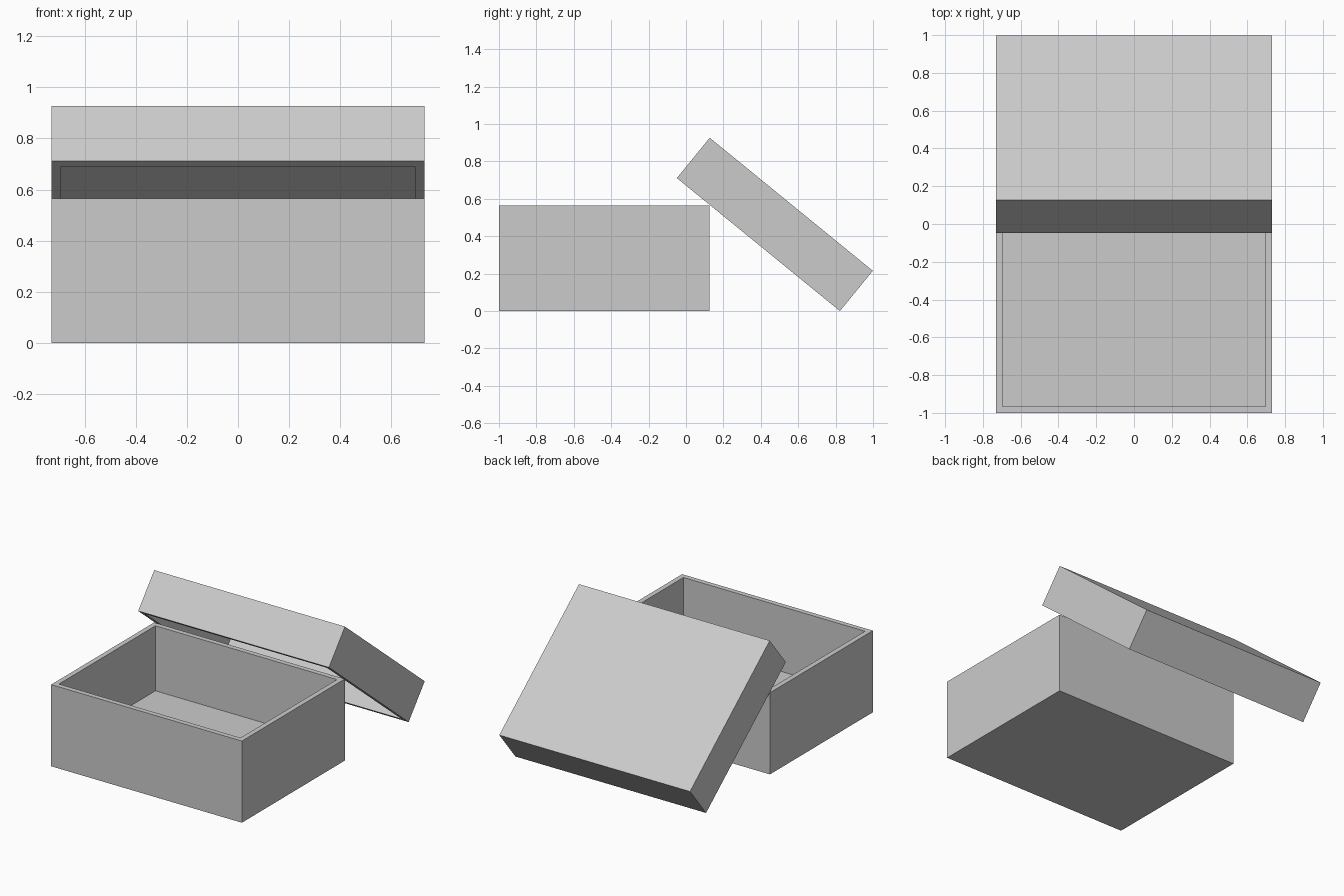
import bpy, bmesh, math
from mathutils import Vector

if "Cube" in bpy.data.objects:
    bpy.data.objects.remove(bpy.data.objects["Cube"])

WIDTH, LENGTH, WALL = 1.46, 1.125, 0.035


def open_box(name, height, depth):
    """Open-topped box: block with its top face inset and sunk by depth."""
    bm = bmesh.new()
    bmesh.ops.create_cube(bm, size=1)
    bmesh.ops.scale(bm, vec=(WIDTH, LENGTH, height), verts=bm.verts)
    bmesh.ops.translate(bm, vec=(0, 0, height / 2), verts=bm.verts)
    bm.normal_update()
    top = max(bm.faces, key=lambda f: f.calc_center_median().z)
    bmesh.ops.inset_region(bm, faces=[top], thickness=WALL, use_even_offset=True)
    # sink the inner face to form the cavity
    ext = bmesh.ops.extrude_discrete_faces(bm, faces=[top])
    bmesh.ops.translate(bm, vec=(0, 0, -depth), verts=ext["faces"][0].verts[:])
    bmesh.ops.recalc_face_normals(bm, faces=bm.faces)
    mesh = bpy.data.meshes.new(name)
    bm.to_mesh(mesh)
    bm.free()
    obj = bpy.data.objects.new(name, mesh)
    bpy.context.collection.objects.link(obj)
    return obj


# Box base
base = open_box("box_base", 0.565, 0.45)
base.location = (0, -1 + LENGTH / 2, 0)

# Lid: upside-down tray leaning on the back rim, lower edge on the ground
LID_H = 0.278
tilt = math.radians(39.2)
lid = open_box("lid", LID_H, 0.195)
lid.rotation_euler = (math.pi - tilt, 0, 0)
normal = Vector((0, math.sin(tilt), math.cos(tilt)))
along = Vector((0, math.cos(tilt), -math.sin(tilt)))
ground_edge = Vector((0, 0.823, 0.0))
lid.location = ground_edge - along * LENGTH / 2 + normal * LID_H
